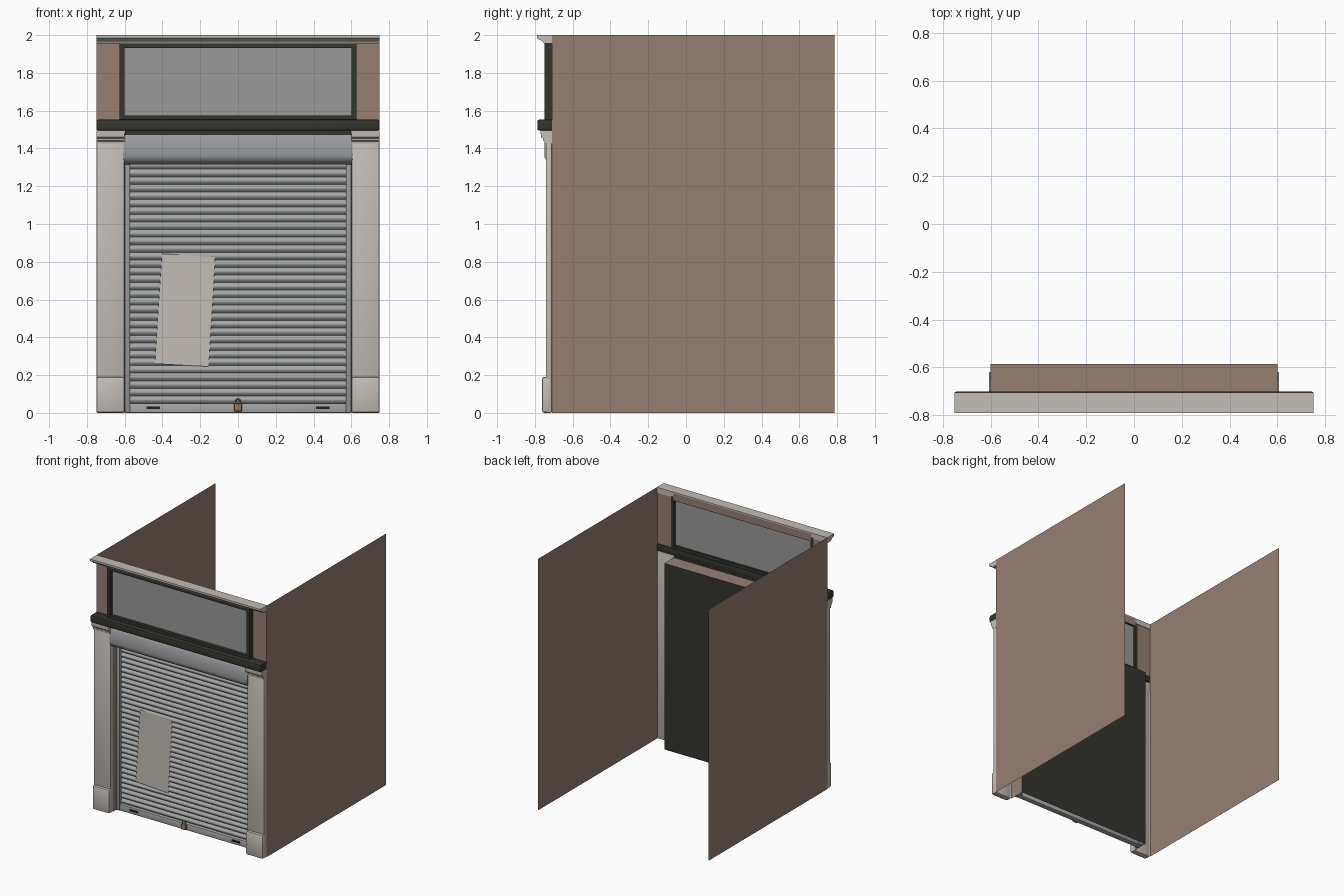
import bpy, bmesh, math
from mathutils import Vector

if "Cube" in bpy.data.objects:
    bpy.data.objects.remove(bpy.data.objects["Cube"])


def mat(name, r, g, b):
    m = bpy.data.materials.new(name)
    m.diffuse_color = (r, g, b, 1)
    m.use_nodes = True
    m.node_tree.nodes["Principled BSDF"].inputs["Base Color"].default_value = m.diffuse_color
    return m


BRICK = mat("brown wall", 0.305, 0.216, 0.171)
STONE = mat("pale stone", 0.546, 0.510, 0.462)
DARK = mat("dark green paint", 0.033, 0.036, 0.027)
GLASS = mat("grey glass", 0.32, 0.32, 0.32)
STEEL = mat("shutter steel", 0.38, 0.39, 0.385)
HOOD = mat("hood steel", 0.32, 0.325, 0.335)
BRASS = mat("lock bronze", 0.30, 0.18, 0.11)
BLACK = mat("black slot", 0.012, 0.012, 0.012)


def finish(bm, name, m, smooth=False):
    bmesh.ops.recalc_face_normals(bm, faces=bm.faces)
    me = bpy.data.meshes.new(name)
    bm.to_mesh(me)
    bm.free()
    me.materials.append(m)
    ob = bpy.data.objects.new(name, me)
    bpy.context.collection.objects.link(ob)
    if smooth:
        bpy.ops.object.select_all(action='DESELECT')
        ob.select_set(True)
        bpy.context.view_layer.objects.active = ob
        bpy.ops.object.shade_smooth_by_angle(angle=math.radians(35))
    return ob


def box(name, m, x, y, z, bevel=0.0):
    bm = bmesh.new()
    bmesh.ops.create_cube(bm, size=1)
    for v in bm.verts:
        v.co = Vector(((a[0] + a[1]) / 2 + c * (a[1] - a[0]) for a, c in zip((x, y, z), v.co)))
    if bevel:
        bmesh.ops.bevel(bm, geom=bm.edges[:], offset=bevel, segments=2, profile=0.5, affect='EDGES')
    return finish(bm, name, m, bevel > 0)


def plane(name, m, corners):
    bm = bmesh.new()
    bm.faces.new([bm.verts.new(c) for c in corners])
    return finish(bm, name, m)


def extrude_x(name, m, profile, x0, x1, closed=True, smooth=True):
    """Sweep a (y, z) profile along x."""
    bm = bmesh.new()
    a = [bm.verts.new((x0, y, z)) for y, z in profile]
    b = [bm.verts.new((x1, y, z)) for y, z in profile]
    n = len(profile)
    for i in range(n if closed else n - 1):
        j = (i + 1) % n
        bm.faces.new((a[i], a[j], b[j], b[i]))
    if closed:
        bm.faces.new(a)
        bm.faces.new(b)
    return finish(bm, name, m, smooth)


def span(s, a, b):
    return tuple(sorted((s * a, s * b)))


# Paired parts on the left and right
for s, side in ((-1, "left"), (1, "right")):
    plane(side + "_side_wall", BRICK, [(s * .75, -.71, 0), (s * .75, .787, 0),
                                       (s * .75, .787, 2), (s * .75, -.71, 2)])
    plane(side + "_front_panel", BRICK, [(s * .75, -.71, 1.5), (s * .605, -.71, 1.5),
                                         (s * .605, -.71, 1.99), (s * .75, -.71, 1.99)])
    # Pilaster with plinth and stepped capital
    box(side + "_pilaster", STONE, span(s, .602, .749), (-.742, -.71), (0, 1.49), .006)
    box(side + "_plinth", STONE, span(s, .60, .75), (-.762, -.71), (0, .19), .012)
    extrude_x(side + "_capital", STONE,
              [(-.71, 1.425), (-.748, 1.425), (-.75, 1.438), (-.756, 1.442), (-.758, 1.452),
               (-.768, 1.460), (-.77, 1.495), (-.71, 1.495)], s * .60, s * .75, smooth=False)
    # Recess lining, shutter guide rail, window jamb, handle slot
    plane(side + "_recess_side", BRICK, [(s * .601, -.71, 0), (s * .601, -.585, 0),
                                         (s * .601, -.585, 1.48), (s * .601, -.71, 1.48)])
    box(side + "_guide_rail", HOOD, span(s, .572, .60), (-.672, -.61), (0, 1.40), .003)
    box(side + "_window_jamb", DARK, span(s, .60, .627), (-.75, -.705), (1.54, 1.965))
    box(side + "_handle_slot", BLACK, span(s, .413, .485), (-.673, -.660), (.021, .035))

# Recess top and dark backing
plane("recess_top", BRICK, [(-.601, -.71, 1.48), (.601, -.71, 1.48),
                            (.601, -.585, 1.48), (-.601, -.585, 1.48)])
plane("recess_back", DARK, [(-.601, -.585, 0), (.601, -.585, 0),
                            (.601, -.585, 1.48), (-.601, -.585, 1.48)])

# Display window
plane("window_glass", GLASS, [(-.605, -.722, 1.55), (.605, -.722, 1.55),
                              (.605, -.722, 1.95), (-.605, -.722, 1.95)])
box("window_head", DARK, (-.60, .60), (-.749, -.706), (1.932, 1.964))
box("window_sill", DARK, (-.60, .60), (-.749, -.706), (1.545, 1.575))
plane("wall_above_window", BRICK, [(-.605, -.7045, 1.935), (.605, -.7045, 1.935),
                                   (.605, -.7045, 1.99), (-.605, -.7045, 1.99)])

# Lintel beam, filler under it, and cornice
box("lintel", DARK, (-.75, .75), (-.787, -.70), (1.495, 1.552), .009)
box("lintel_filler", DARK, (-.598, .598), (-.735, -.705), (1.455, 1.496))
extrude_x("cornice", STONE,
          [(-.705, 2), (-.79, 2), (-.79, 1.985), (-.782, 1.978), (-.768, 1.973),
           (-.756, 1.965), (-.752, 1.956), (-.705, 1.956)], -.75, .75)

# Rolled shutter hood with a curved lower front
arc = [(-.69 - .06 * math.cos(t), 1.365 - .05 * math.sin(t))
       for t in (i * math.pi / 16 for i in range(9))]
extrude_x("shutter_hood", HOOD,
          [(-.62, 1.44), (-.65, 1.472), (-.735, 1.472), (-.747, 1.455)] + arc + [(-.62, 1.315)],
          -.606, .606)

# Corrugated shutter curtain: one bulge and one groove per slat
SLATS, Z0, Z1 = 32, .05, 1.33
pitch = (Z1 - Z0) / SLATS
curtain = []
for i in range(SLATS):
    z = Z0 + i * pitch
    curtain.append((-.640, z))
    for k in range(7):
        u = k / 6
        curtain.append((-.645 - .009 * math.sin(math.pi * u), z + pitch * (.12 + .76 * u)))
curtain.append((-.640, Z1))
extrude_x("shutter_slats", STEEL, curtain, -.575, .575, closed=False)
box("shutter_bottom_bar", STEEL, (-.573, .573), (-.668, -.625), (0, .05), .004)

# Tilted blank poster
plane("poster", STONE, [(-.44, -.6555, .26), (-.155, -.6555, .245),
                        (-.12, -.6555, .825), (-.403, -.6555, .843)])

# Padlock: body and shackle
box("padlock_body", BRASS, (-.021, .021), (-.690, -.668), (.008, .048), .004)
bm = bmesh.new()
path = [(-.013, .045)] + [(-.013 * math.cos(t), .06 + .013 * math.sin(t))
                          for t in (i * math.pi / 8 for i in range(9))] + [(.013, .045)]
rings = []
for i, (x, z) in enumerate(path):
    t = math.pi * min(max((i - 1) / 8, 0), 1)
    d = Vector((-math.cos(t), 0, math.sin(t)))
    rings.append([bm.verts.new(Vector((x, -.679, z)) + .0035 * (
        d * math.cos(a) + Vector((0, 1, 0)) * math.sin(a)))
        for a in (k * math.pi / 4 for k in range(8))])
for p, q in zip(rings, rings[1:]):
    for k in range(8):
        bm.faces.new((p[k], p[(k + 1) % 8], q[(k + 1) % 8], q[k]))
finish(bm, "padlock_shackle", HOOD, True)
